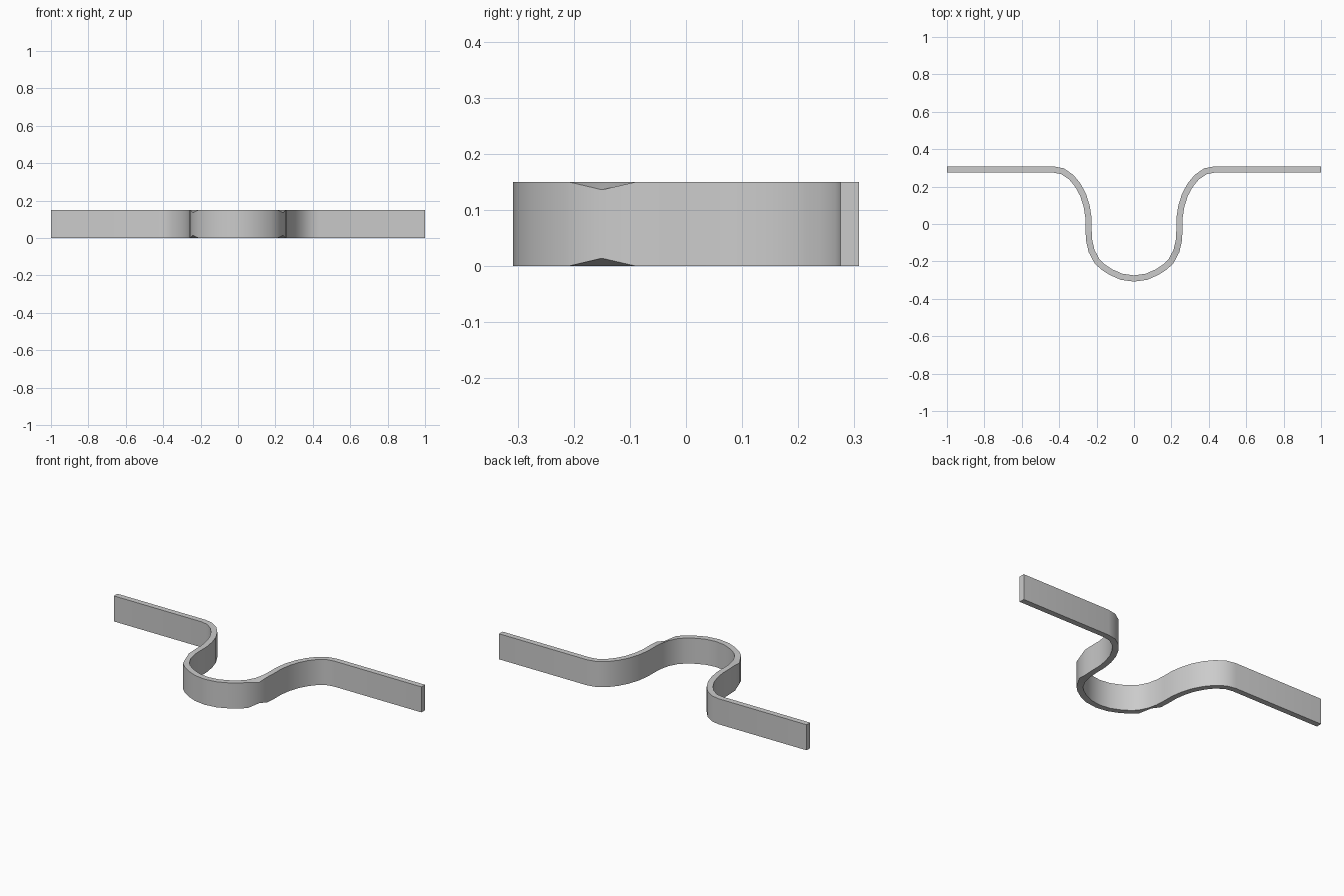
import bpy, bmesh
from mathutils import Vector

if "Cube" in bpy.data.objects:
    bpy.data.objects.remove(bpy.data.objects["Cube"])

H = 0.15          # strip height
T = 0.0165        # half thickness
PINCH = 0.014     # inset of the outer edge at the small dents
DENT = 4          # index of the dented point in the half path

# Centre line of the right half, from the bottom of the U to the end
half = [(0, -0.2915), (0.067, -0.282), (0.124, -0.257), (0.168, -0.228), (0.227, -0.144),
        (0.24, -0.087), (0.243, -0.03), (0.243, 0.03), (0.253, 0.095), (0.272, 0.155),
        (0.3, 0.207), (0.335, 0.25), (0.382, 0.282), (0.43, 0.2915), (1, 0.2915)]
half.insert(4, (0.198, -0.199))
DENT += 1

# Mirror to get the full path
path = [Vector((-x, y)) for x, y in reversed(half[1:])] + [Vector(p) for p in half]
mid = len(half) - 1


def normal(i):
    """Mitred normal pointing to the outside (lower side) of the U."""
    dirs = []
    if i > 0:
        dirs.append((path[i] - path[i - 1]).normalized())
    if i < len(path) - 1:
        dirs.append((path[i + 1] - path[i]).normalized())
    t = sum(dirs, Vector((0, 0))).normalized()
    return Vector((t.y, -t.x)) / max(t.dot(dirs[0]), 0.5)


# Sweep a rectangle along the path
bm = bmesh.new()
rings = []
for i, p in enumerate(path):
    n = normal(i) * T
    a, b = p + n, p - n
    d = PINCH if abs(i - mid) == DENT else 0
    rings.append([bm.verts.new(c) for c in (
        (a.x, a.y, d), (a.x, a.y, H - d), (b.x, b.y, H), (b.x, b.y, 0))])
for r, s in zip(rings, rings[1:]):
    for k in range(4):
        j = (k + 1) % 4
        bm.faces.new((r[k], r[j], s[j], s[k]))
bm.faces.new(rings[0])
bm.faces.new(rings[-1])
bmesh.ops.recalc_face_normals(bm, faces=bm.faces)

mesh = bpy.data.meshes.new("bent_strip")
bm.to_mesh(mesh)
bm.free()
strip = bpy.data.objects.new("bent_strip", mesh)
bpy.context.collection.objects.link(strip)
bpy.context.view_layer.objects.active = strip
strip.select_set(True)
bpy.ops.object.shade_smooth_by_angle()
